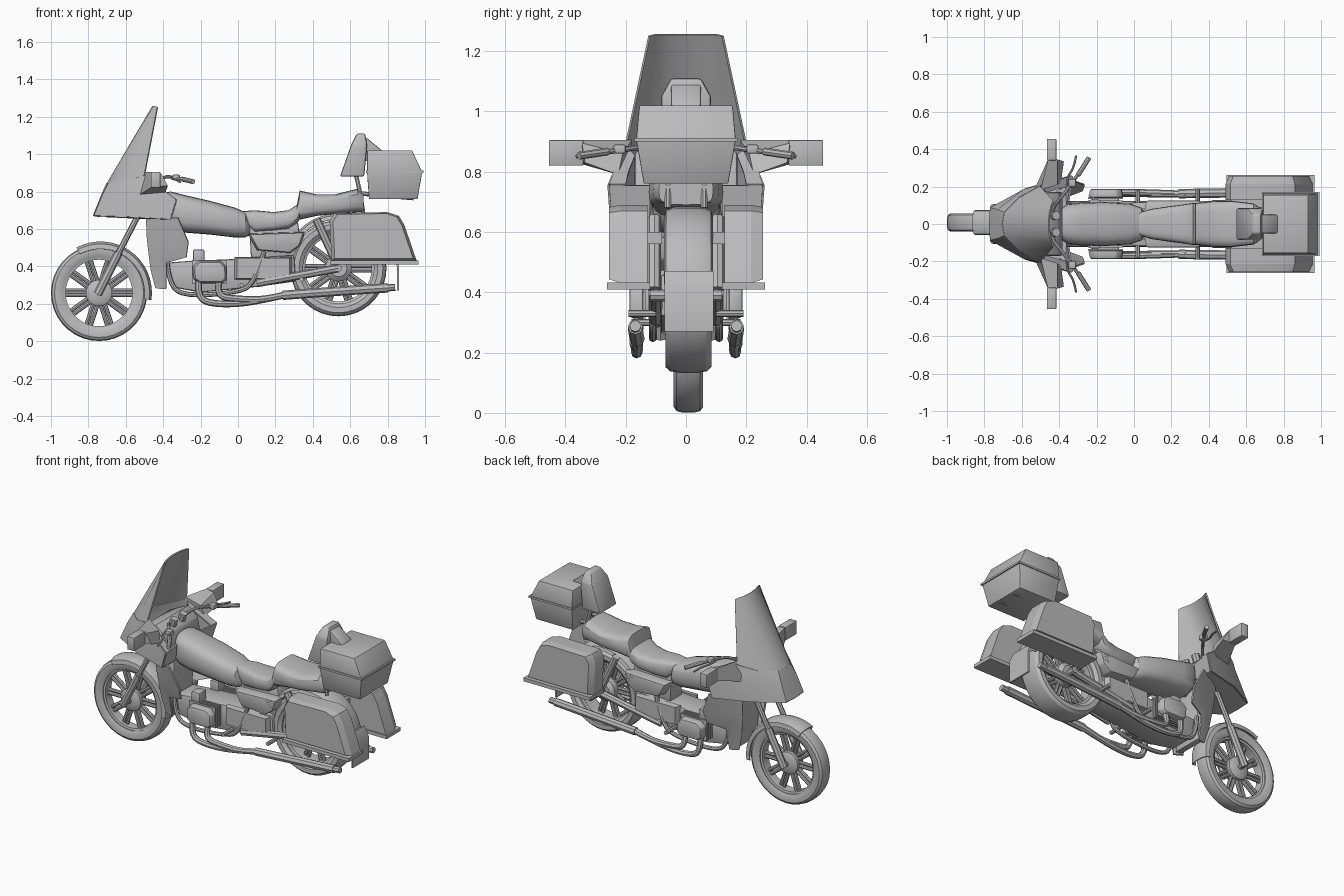
import bpy, bmesh
from math import sin, cos, pi, radians, copysign

default_cube = bpy.data.objects.get("Cube")
if default_cube:
    bpy.data.objects.remove(default_cube, do_unlink=True)

grey = bpy.data.materials.new("plain_grey")
grey.use_nodes = True
tone = (0.5, 0.5, 0.5, 1)
grey.diffuse_color = tone
grey.node_tree.nodes["Principled BSDF"].inputs["Base Color"].default_value = tone


def finish(obj, mirror=False, thick=0):
    """Apply modifiers, material and angle-limited smooth shading."""
    bpy.ops.object.select_all(action='DESELECT')
    obj.select_set(True)
    bpy.context.view_layer.objects.active = obj
    if thick:
        modifier = obj.modifiers.new("thickness", 'SOLIDIFY')
        modifier.thickness = thick
        modifier.offset = 0
        bpy.ops.object.modifier_apply(modifier=modifier.name)
    if mirror:
        modifier = obj.modifiers.new("mirror", 'MIRROR')
        modifier.use_axis = (False, True, False)
        modifier.use_mirror_merge = False
        bpy.ops.object.modifier_apply(modifier=modifier.name)
    obj.data.materials.clear()
    obj.data.materials.append(grey)
    bpy.ops.object.shade_smooth_by_angle(angle=radians(32))
    return obj


def skin(name, rows, loop=False, wrap=False, caps=False, bevel=0, **options):
    """Join rows of points with faces; loop closes each row, wrap joins last row to first."""
    bm = bmesh.new()
    grid = [[bm.verts.new(p) for p in row] for row in rows]
    pairs = list(zip(grid, grid[1:])) + ([(grid[-1], grid[0])] if wrap else [])
    for a, b in pairs:
        count = len(a)
        for i in range(count if loop else count - 1):
            j = (i + 1) % count
            bm.faces.new((a[i], a[j], b[j], b[i]))
    if caps:
        bm.faces.new(grid[0])
        bm.faces.new(grid[-1])
    bmesh.ops.recalc_face_normals(bm, faces=bm.faces)
    if bevel:
        edges = [e for e in bm.edges if e.calc_face_angle(0) > radians(20)]
        bmesh.ops.bevel(bm, geom=edges, offset=bevel, segments=2, profile=0.5, affect='EDGES', clamp_overlap=True)
    mesh = bpy.data.meshes.new(name)
    bm.to_mesh(mesh)
    bm.free()
    obj = bpy.data.objects.new(name, mesh)
    bpy.context.collection.objects.link(obj)
    return finish(obj, **options)


def prism(name, profile, inner, outer, inset=1, **options):
    """Extrude a side profile (x, z) across y, scaling the outer end by inset."""
    cx = sum(p[0] for p in profile) / len(profile)
    cz = sum(p[1] for p in profile) / len(profile)
    start = [(x, inner, z) for x, z in profile]
    end = [(cx + (x - cx) * inset, outer, cz + (z - cz) * inset) for x, z in profile]
    return skin(name, [start, end], loop=True, caps=True, **options)


def box(name, x, y, z, **options):
    return prism(name, [(x[0], z[0]), (x[1], z[0]), (x[1], z[1]), (x[0], z[1])], *y, **options)


def ring(x0, x1, half, z):
    return [(x0, -half, z), (x1, -half, z), (x1, half, z), (x0, half, z)]


wheel_line = .008


def lathe(name, profile, centre, start=0, end=360, steps=36, **options):
    """Turn (radius, y) points about a wheel axle."""
    full = end - start == 360
    rows = []
    for i in range(steps if full else steps + 1):
        a = radians(start + (end - start) * i / steps)
        rows.append([(centre[0] + r * cos(a), y + wheel_line, centre[1] + r * sin(a)) for r, y in profile])
    return skin(name, rows, wrap=full, **options)


def loft(name, sections, power=0.7, count=20):
    """Rounded cross sections (x, half width, bottom, top) along the length."""
    def soft(v):
        return copysign(abs(v) ** power, v)
    rows = []
    for x, half, low, high in sections:
        angles = [2 * pi * i / count for i in range(count)]
        rows.append([(x, half * soft(cos(a)), (low + high) / 2 + (high - low) / 2 * soft(sin(a))) for a in angles])
    return skin(name, rows, loop=True, caps=True)


def tube(name, paths, radius, mirror=False):
    curve = bpy.data.curves.new(name, 'CURVE')
    curve.dimensions = '3D'
    curve.bevel_depth = radius
    curve.bevel_resolution = 2
    curve.use_fill_caps = True
    for path in paths:
        spline = curve.splines.new('POLY' if len(path) == 2 else 'NURBS')
        spline.points.add(len(path) - 1)
        for point, co in zip(spline.points, path):
            point.co = (*co, 1)
        if len(path) > 2:
            spline.order_u = 3
            spline.use_endpoint_u = True
            spline.resolution_u = 4
    obj = bpy.data.objects.new(name, curve)
    bpy.context.collection.objects.link(obj)
    bpy.ops.object.select_all(action='DESELECT')
    obj.select_set(True)
    bpy.context.view_layer.objects.active = obj
    bpy.ops.object.convert(target='MESH')
    return finish(bpy.context.object, mirror=mirror)


def both_sides(row):
    return [(x, -y, z) for x, y, z in reversed(row) if y > 0] + row


# Wheels: tyre, rim, hub and paired spokes
def wheel(name, centre, half):
    tyre = [(.19, .8), (.21, 1), (.238, 1), (.252, .8), (.257, .4)]
    tyre = [(r, y * half) for r, y in tyre]
    tyre += [(r, -y) for r, y in reversed(tyre)]
    lathe(name + "_tyre", tyre, centre, loop=True)
    lathe(name + "_rim", [(.195, half * .7), (.178, half * .6), (.178, -half * .6), (.195, -half * .7)], centre, loop=True)
    hub = half * .85
    lathe(name + "_hub", [(.001, hub), (.045, hub), (.07, hub * .7), (.07, -hub * .7), (.045, -hub), (.001, -hub)], centre)
    spokes = []
    for i in range(10):
        a = 2 * pi * i / 10
        for side in (-.012, .012):
            spokes.append([(centre[0] + r * cos(a) - side * sin(a), wheel_line, centre[1] + r * sin(a) + side * cos(a))
                           for r in (.05, .185)])
    tube(name + "_spokes", spokes, .011)


front_axle, rear_axle = (-.743, .258), (.537, .39)
wheel("front_wheel", front_axle, .049)
wheel("rear_wheel", rear_axle, .076)

# Mudguards and rear flap
lathe("front_mudguard", [(.235, -.064), (.26, -.06), (.272, -.03), (.272, .03), (.26, .06), (.235, .064)],
      (-.735, .258), -8, 118, 16, thick=.006)
lathe("rear_mudguard", [(.262, -.078), (.28, -.072), (.29, -.045), (.29, .045), (.28, .072), (.262, .078)],
      rear_axle, 8, 150, 18, thick=.006)
prism("rear_flap", [(.82, .47), (.85, .40), (.85, .27), (.86, .27), (.86, .41), (.83, .47)], -.072, .092)

# Front fork
tube("fork_upper", [[(-.53, .085, .68), (-.66, .085, .43)]], .016, mirror=True)
tube("fork_lower", [[(-.64, .085, .47), (-.75, .085, .25)]], .023, mirror=True)
tube("front_axle", [[(-.743, -.1, .258), (-.743, .1, .258)]], .015)

# Fairing shell and screen, open at the back
edge = [(-.70, 0, .84), (-.69, .06, .84), (-.61, .14, .85), (-.50, .20, .885)]
nose = [(-.77, 0, .67), (-.765, .085, .67), (-.58, .185, .665), (-.36, .248, .655)]
middle = [(-.73, 0, .77), (-.725, .075, .77), (-.59, .18, .78), (-.33, .255, .755)]
crown = [(-.455, 0, 1.255), (-.45, .06, 1.255), (-.44, .1, 1.255), (-.43, .122, 1.25)]
skin("windscreen", [both_sides(crown), both_sides(edge)], thick=.008)
skin("fairing_shell", [both_sides(edge), both_sides(middle), both_sides(nose)], thick=.012)
skin("fairing_shoulder", [[(-.50, .20, .885), (-.41, .235, .81), (-.33, .255, .755)],
                          [(-.47, .17, .85), (-.40, .19, .80), (-.33, .20, .755)]], thick=.01, mirror=True)
skin("fairing_rear_wall", [[(-.33, .255, .755), (-.35, .12, .755)], [(-.36, .248, .655), (-.36, .12, .655)]],
     thick=.01, mirror=True)
skin("fairing_floor", [both_sides(nose), both_sides([(-.36, 0, .65), (-.36, .05, .65), (-.36, .1, .65), (-.36, .2, .65)])], thick=.008)
prism("dashboard", [(-.60, .80), (-.46, .87), (-.40, .81), (-.38, .72), (-.58, .72)], -.17, .17, bevel=.01)
for y in (-.045, .045):
    tube("gauge", [[(-.43, y, .83), (-.415, y, .875)]], .024)

# Mirrors on wedge-shaped arms
skin("mirror_arm", [[(-.53, .19, .78), (-.39, .225, .79), (-.41, .21, .86), (-.50, .18, .905)],
                    [(-.46, .345, .825), (-.375, .335, .83), (-.41, .345, .895), (-.46, .345, .905)]],
     loop=True, caps=True, mirror=True)
box("mirror_housing", (-.465, -.415), (.34, .455), (.82, .905), mirror=True, bevel=.004)

# Handlebars with grips and levers
tube("handlebar", [[(-.46, 0, .83), (-.44, .08, .84), (-.39, .14, .885), (-.33, .22, .87), (-.24, .35, .855)]], .009, mirror=True)
tube("grip", [[(-.30, .26, .867), (-.24, .355, .853)]], .013, mirror=True)
tube("lever", [[(-.36, .19, .88), (-.36, .25, .87), (-.32, .30, .86), (-.31, .365, .85)]], .006, mirror=True)
box("switch_pod", (-.35, -.31), (.20, .24), (.86, .89), mirror=True, bevel=.006)

# Leg shields sweeping outward toward the rear
skin("leg_shield", [[(-.49, .13, .66), (-.40, .19, .66), (-.32, .23, .66)],
                    [(-.485, .12, .55), (-.40, .17, .54), (-.265, .21, .53)],
                    [(-.475, .11, .46), (-.40, .15, .45), (-.275, .18, .45)],
                    [(-.465, .10, .38), (-.41, .13, .40), (-.38, .14, .42)],
                    [(-.44, .09, .285), (-.41, .10, .28), (-.385, .11, .28)]], thick=.01, mirror=True)
prism("radiator", [(-.47, .66), (-.38, .66), (-.39, .29), (-.43, .29)], -.1, .1, bevel=.008)

# Fuel tank and stepped seat
loft("fuel_tank", [(-.385, .085, .62, .795), (-.36, .105, .595, .80), (-.28, .115, .58, .78), (-.15, .118, .57, .75),
                   (-.02, .108, .555, .715), (.04, .088, .555, .69), (.07, .05, .57, .64)], .68)
loft("seat", [(.025, .06, .64, .695), (.09, .08, .58, .70), (.19, .095, .59, .69), (.27, .105, .60, .70),
              (.315, .112, .63, .73), (.33, .112, .65, .805), (.42, .122, .67, .785), (.52, .124, .68, .785),
              (.64, .11, .69, .815), (.67, .09, .69, .79)], .55)

# Engine, gearbox and frame
prism("crankcase", [(-.38, .42), (-.25, .43), (.0, .44), (.3, .46), (.31, .32), (.1, .29), (-.2, .26), (-.36, .29)],
      -.085, .085, bevel=.012)
prism("battery_box", [(.07, .43), (.06, .62), (.32, .64), (.34, .50), (.28, .43)], -.06, .06, bevel=.01)
tube("backbone", [[(-.45, 0, .64), (.1, 0, .59)]], .03)
for i in range(4):
    box("cooling_fin", (-.245, -.06), (.08 + i * .018, .089 + i * .018), (.305, .435), mirror=True)
box("cylinder", (-.225, -.08), (.06, .15), (.32, .42), mirror=True, bevel=.01)
prism("valve_cover", [(-.24, .33), (-.21, .31), (-.08, .31), (-.055, .33), (-.06, .40), (-.09, .43), (-.21, .43), (-.245, .40)],
      .142, .188, inset=.88, mirror=True, bevel=.008)
box("carburettor", (-.24, -.18), (.06, .13), (.42, .49), mirror=True, bevel=.008)
box("transmission_cover", (-.02, .29), (.08, .115), (.33, .45), mirror=True, inset=.9)
prism("side_cover", [(.05, .575), (.36, .585), (.335, .51), (.28, .47), (.10, .485)], .05, .125, inset=.92, mirror=True, bevel=.006)
for i in range(4):
    z = .53 + i * .012
    box("cover_vent", (.29, .33), (.12, .126), (z, z + .006), mirror=True)
tube("frame_rail", [[(-.38, .1, .43), (-.37, .11, .30), (-.28, .11, .24), (0, .11, .26), (.09, .11, .31), (.14, .1, .48)]], .013, mirror=True)
tube("swing_arm", [[(.1, .1, .31), (.537, .1, .39)]], .022, mirror=True)
tube("rear_shock", [[(.42, .105, .65), (.53, .105, .41)]], .022, mirror=True)
tube("foot_peg", [[(.02, .08, .30), (.02, .18, .30)], [(.34, .1, .33), (.34, .19, .33)]], .012, mirror=True)
tube("rear_axle", [[(.537, -.12, .39), (.537, .12, .39)]], .02)

# Exhaust pipes and mufflers
tube("exhaust_pipe", [[(-.21, .155, .32), (-.22, .165, .23), (-.12, .165, .195), (.08, .16, .205), (.28, .16, .255)],
                      [(-.10, .155, .32), (-.12, .17, .24), (.0, .17, .225), (.15, .165, .22), (.28, .16, .255)]], .018, mirror=True)
tube("muffler", [[(.24, .162, .245), (.42, .166, .26), (.80, .168, .285)]], .025, mirror=True)
tube("muffler_tip", [[(.79, .168, .284), (.84, .168, .288)]], .019, mirror=True)

# Side cases with a raised lid panel and bottom lip
case = [(.50, .43), (.49, .64), (.515, .685), (.80, .69), (.86, .67), (.89, .62), (.955, .43)]
prism("side_case", case, .128, .215, mirror=True)
prism("side_case_lid", case, .215, .256, inset=.92, mirror=True)
box("side_case_lip", (.495, .965), (.12, .262), (.41, .432), mirror=True)
box("case_bracket", (.52, .7), (.08, .13), (.56, .60), mirror=True)

# Top box, rim, backrest and carrier
skin("top_box", [ring(.70, .96, .14, .76), ring(.69, .985, .165, .905), ring(.69, .93, .155, 1.02)], loop=True, caps=True, bevel=.004)
skin("top_box_rim", [ring(.685, .992, .17, .90), ring(.685, .992, .17, .912)], loop=True, caps=True)
skin("backrest", [ring(.545, .675, .085, .88), ring(.605, .69, .083, 1.05), ring(.635, .68, .05, 1.11)], loop=True, caps=True, bevel=.01)
prism("backrest_brace", [(.65, 1.105), (.69, 1.085), (.77, 1.02), (.68, .96)], -.05, .05, bevel=.008)
tube("carrier_post", [[(.63, .05, .89), (.65, .06, .82), (.67, .06, .68)]], .012, mirror=True)
tube("carrier_rail", [[(.65, .06, .79), (.94, .06, .765)]], .012, mirror=True)
